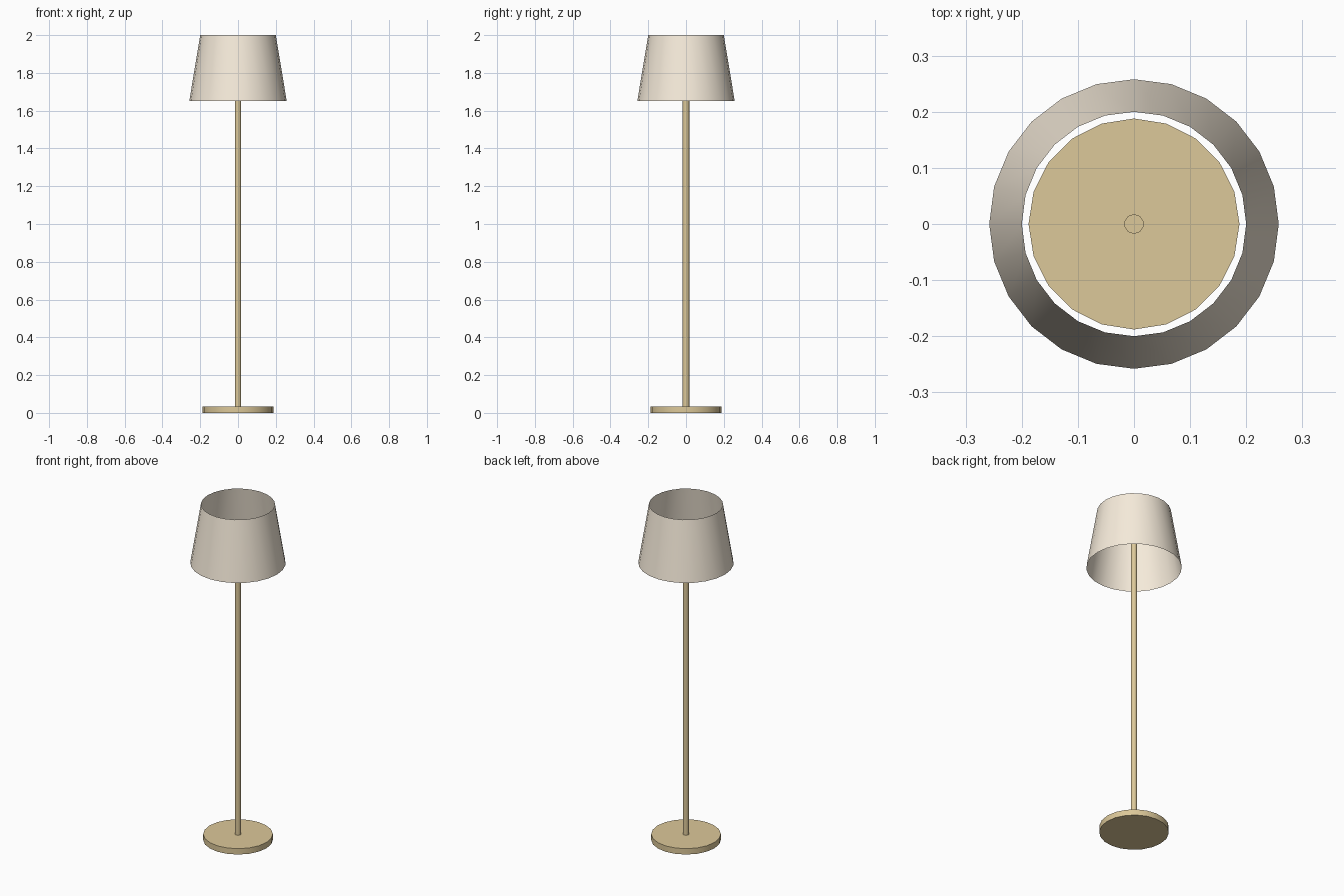
import bpy, bmesh, math

if "Cube" in bpy.data.objects:
    bpy.data.objects.remove(bpy.data.objects["Cube"])


def material(name, color):
    m = bpy.data.materials.new(name)
    m.diffuse_color = (*color, 1)
    m.use_nodes = True
    m.node_tree.nodes["Principled BSDF"].inputs["Base Color"].default_value = m.diffuse_color
    return m


def cone(name, sides, r_bottom, r_top, z0, z1, mat, caps=True):
    """Upright cylinder or cone between two heights, smooth round the side."""
    bm = bmesh.new()
    bmesh.ops.create_cone(bm, cap_ends=caps, segments=sides,
                          radius1=r_bottom, radius2=r_top, depth=z1 - z0)
    bmesh.ops.translate(bm, verts=bm.verts, vec=(0, 0, (z0 + z1) / 2))
    mesh = bpy.data.meshes.new(name)
    bm.to_mesh(mesh)
    bm.free()
    mesh.materials.append(mat)
    obj = bpy.data.objects.new(name, mesh)
    bpy.context.collection.objects.link(obj)
    bpy.ops.object.select_all(action='DESELECT')
    obj.select_set(True)
    bpy.context.view_layer.objects.active = obj
    bpy.ops.object.shade_smooth_by_angle(angle=math.radians(40))
    return obj


brass = material("brass", (0.72, 0.58, 0.32))
fabric = material("fabric", (0.93, 0.84, 0.71))

# Round foot
cone("base", 20, 0.188, 0.188, 0.0, 0.035, brass)
# Thin pole, ending inside the shade
cone("pole", 10, 0.0175, 0.0175, 0.035, 1.84, brass)
# Open tapered shade, a single thin surface
cone("lampshade", 24, 0.258, 0.2, 1.65, 2.0, fabric, caps=False)
